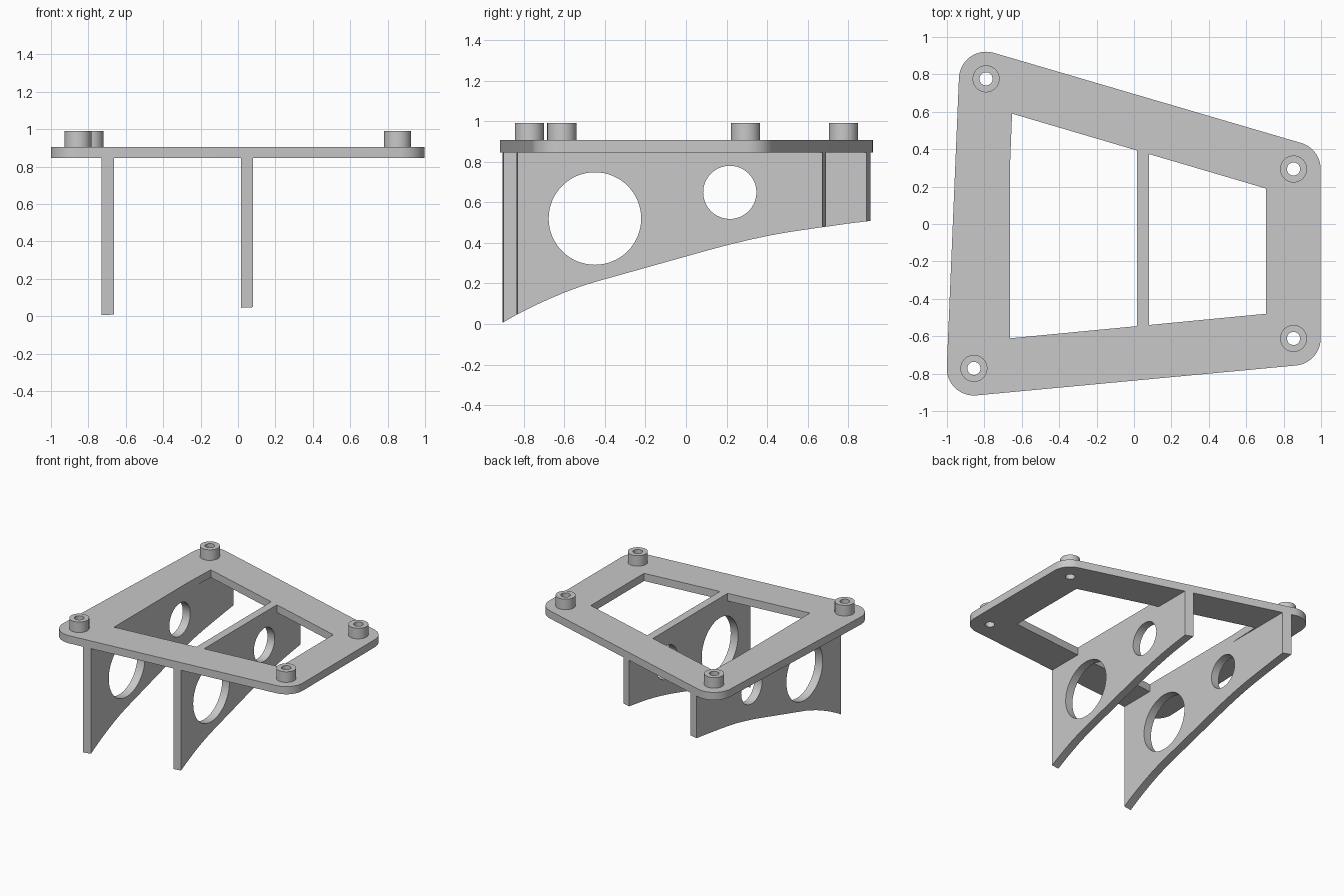
import bpy, bmesh, math
from mathutils import Vector

default = bpy.data.objects.get("Cube")
if default:
    bpy.data.objects.remove(default, do_unlink=True)

PLATE_LOW, PLATE_TOP, BOSS_TOP = 0.845, 0.906, 0.99
CORNERS = [Vector(c) for c in ((-0.856, -0.772), (0.853, -0.612), (0.853, 0.294), (-0.791, 0.776))]
CORNER_RADIUS, BOSS_RADIUS, BOLT_RADIUS = 0.145, 0.072, 0.035

grey = bpy.data.materials.new("plain grey")
grey.use_nodes = True
grey.diffuse_color = (0.58, 0.58, 0.58, 1)
grey.node_tree.nodes["Principled BSDF"].inputs["Base Color"].default_value = grey.diffuse_color


def prism(name, points, low, high, along_x=False):
    """Extrude a flat outline along z, or a (y, z) outline along x."""
    bm = bmesh.new()
    verts = [bm.verts.new((low, a, b) if along_x else (a, b, low)) for a, b in points]
    face = bm.faces.new(verts)
    top = bmesh.ops.extrude_face_region(bm, geom=[face])["geom"]
    shift = Vector((high - low, 0, 0) if along_x else (0, 0, high - low))
    bmesh.ops.translate(bm, vec=shift, verts=[v for v in top if isinstance(v, bmesh.types.BMVert)])
    bmesh.ops.recalc_face_normals(bm, faces=bm.faces)
    mesh = bpy.data.meshes.new(name)
    bm.to_mesh(mesh)
    bm.free()
    mesh.materials.append(grey)
    obj = bpy.data.objects.new(name, mesh)
    bpy.context.collection.objects.link(obj)
    return obj


def circle(center, radius, count=64):
    return [(center[0] + radius * math.cos(math.tau * i / count),
             center[1] + radius * math.sin(math.tau * i / count)) for i in range(count)]


def boolean(obj, cutter, operation="DIFFERENCE"):
    """Apply a boolean and throw the cutter away."""
    mod = obj.modifiers.new("cut", "BOOLEAN")
    mod.object, mod.operation, mod.solver = cutter, operation, "EXACT"
    bpy.context.view_layer.objects.active = obj
    bpy.ops.object.modifier_apply(modifier=mod.name)
    bpy.data.objects.remove(cutter, do_unlink=True)


def rounded_outline(centers, radius, steps=14):
    """Outline wrapped around equal circles, counter-clockwise."""
    points = []
    for i, c in enumerate(centers):
        into = c - centers[i - 1]
        out = centers[(i + 1) % len(centers)] - c
        start = math.atan2(-into.x, into.y)
        sweep = (math.atan2(-out.x, out.y) - start) % math.tau
        for s in range(steps + 1):
            a = start + sweep * s / steps
            points.append((c.x + radius * math.cos(a), c.y + radius * math.sin(a)))
    return points


outline = rounded_outline(CORNERS, CORNER_RADIUS)

# Top plate with two windows, leaving a crossbar between them
plate = prism("top_plate", outline, PLATE_LOW, PLATE_TOP)
windows = (
    [(-0.663, -0.611), (0.016, -0.546), (0.016, 0.393), (-0.652, 0.59), (-0.663, 0.31)],
    [(0.08, -0.54), (0.705, -0.48), (0.705, 0.19), (0.08, 0.374)],
)
for window in windows:
    boolean(plate, prism("cutter", window, 0.7, 1.1))

# Bosses with bolt holes running through the plate
parts = [plate]
for name, c in zip(("front_right", "front_left", "back_left", "back_right"), CORNERS):
    boss = prism(name + "_boss", circle(c, BOSS_RADIUS), PLATE_TOP, BOSS_TOP)
    for obj in (plate, boss):
        boolean(obj, prism("cutter", circle(c, BOLT_RADIUS, 40), 0.7, 1.1))
    parts.append(boss)

# Ribs: curved lower edge, two round openings, ends trimmed to the plate outline
lower_edge = [(-0.98, -0.035), (-0.91, 0.003), (-0.84, 0.043), (-0.76, 0.084), (-0.68, 0.121),
              (-0.6, 0.155), (-0.53, 0.181), (-0.46, 0.204), (0.1, 0.361), (0.2, 0.388),
              (0.3, 0.412), (0.4, 0.434), (0.5, 0.452), (0.6, 0.467), (0.7, 0.481),
              (0.8, 0.495), (0.98, 0.517)]
profile = lower_edge + [(0.98, PLATE_LOW), (-0.98, PLATE_LOW)]
for name, x0, x1 in (("side_rib", -0.729, -0.663), ("middle_rib", 0.016, 0.08)):
    rib = prism(name, profile, x0, x1, along_x=True)
    for center, radius in (((-0.449, 0.52), 0.228), ((0.216, 0.649), 0.131)):
        boolean(rib, prism("cutter", circle(center, radius), x0 - 0.1, x1 + 0.1, along_x=True))
    boolean(rib, prism("cutter", outline, -0.5, 1.5), "INTERSECT")
    parts.append(rib)

# Smooth the round walls, keep the machined edges sharp
for obj in bpy.context.view_layer.objects:
    obj.select_set(obj in parts)
bpy.context.view_layer.objects.active = plate
bpy.ops.object.shade_smooth_by_angle(angle=math.radians(30))
